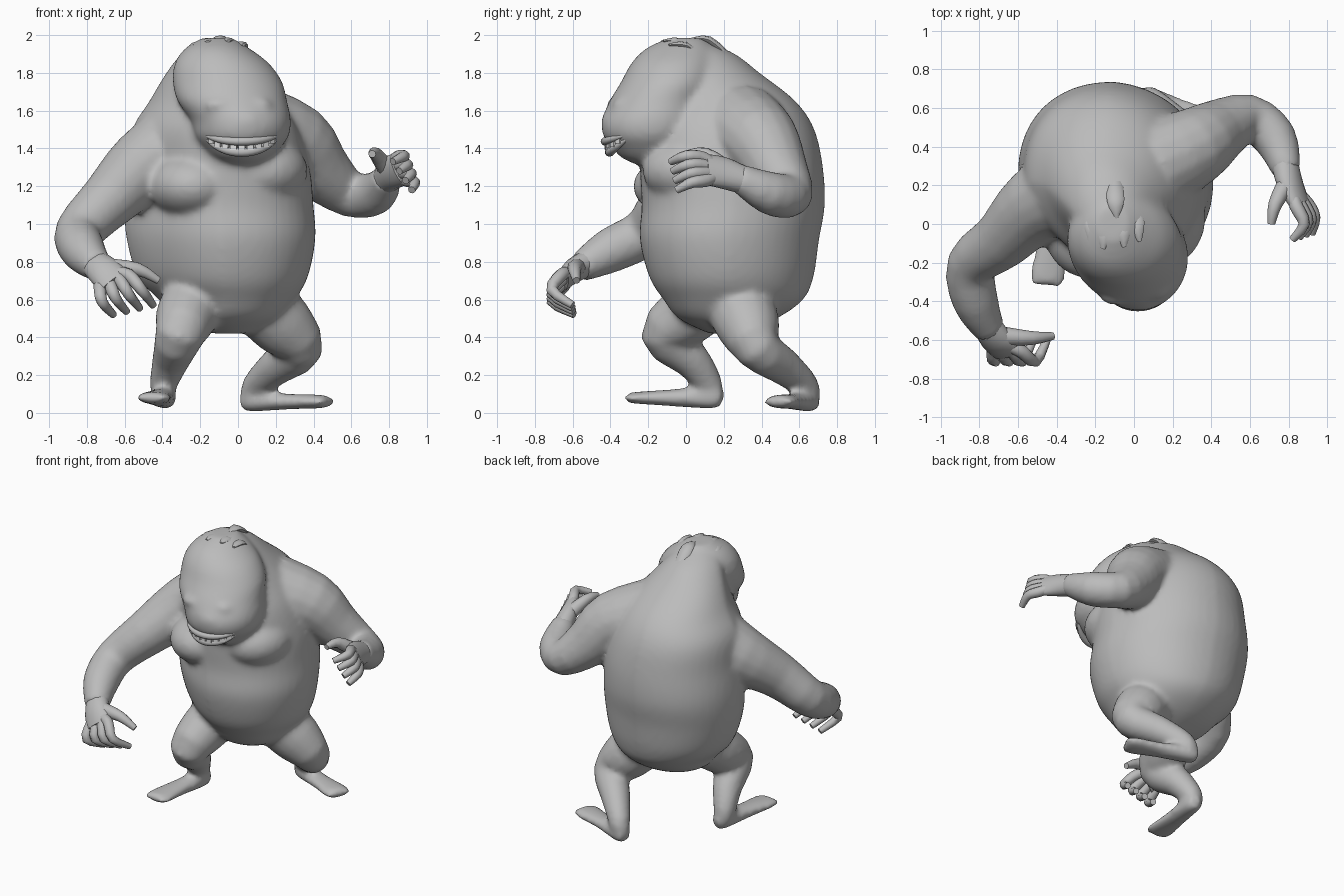
import bpy
import bmesh
import math
from mathutils import Vector, Matrix

cube = bpy.data.objects.get("Cube")
if cube:
    bpy.data.objects.remove(cube, do_unlink=True)


def make_material(name, value):
    mat = bpy.data.materials.new(name)
    mat.use_nodes = True
    colour = (value, value, value, 1)
    mat.diffuse_color = colour
    mat.node_tree.nodes["Principled BSDF"].inputs["Base Color"].default_value = colour
    return mat


skin = make_material("grey skin", 0.5)
tooth_grey = make_material("pale teeth", 0.75)


def spline(sections, steps):
    """Catmull-Rom interpolation through tuples of any length."""
    count = len(sections)
    result = []
    for i in range(count - 1):
        a, b, c, d = (sections[max(0, min(count - 1, i + k))] for k in (-1, 0, 1, 2))
        for s in range(steps):
            t = s / steps
            result.append([
                q + 0.5 * t * (r - p + t * (2 * p - 5 * q + 4 * r - o + t * (3 * (q - r) + o - p)))
                for p, q, r, o in zip(a, b, c, d)])
    result.append(list(sections[-1]))
    return result


def loft(bm, sections, sides=16, steps=3, level=False, across=None, power=1.0, pinch=(0, 0)):
    """Tube through (x, y, z, half width, half height).

    level keeps rings horizontal, power squares them off, and pinch trims
    the right front and left back corners, as the trunk is twisted."""
    sections = [s if len(s) == 5 else (*s, s[3]) for s in sections]
    rows = spline(sections, steps)
    points = [Vector(r[:3]) for r in rows]
    side = Vector(across) if across else None
    rings = []
    for i, row in enumerate(rows):
        tangent = points[min(i + 1, len(rows) - 1)] - points[max(i - 1, 0)]
        tangent = Vector((0, 0, 1)) if level else tangent.normalized()
        if level:
            side = Vector((1, 0, 0))
        elif side is None:
            side = tangent.cross(Vector((0, 0, 1)))
        side = (side - tangent * side.dot(tangent)).normalized()
        up = tangent.cross(side)
        ring = []
        for k in range(sides):
            angle = math.tau * k / sides
            u, v = (math.copysign(abs(w) ** power, w) for w in (math.cos(angle), math.sin(angle)))
            trim = 1 - max(0, u * v) * pinch[0 if v < 0 else 1]
            ring.append(bm.verts.new(points[i] + side * u * trim * max(row[3], 0.004)
                                     + up * v * trim * max(row[4], 0.004)))
        rings.append(ring)
    for low, high in zip(rings, rings[1:]):
        for k in range(sides):
            j = (k + 1) % sides
            bm.faces.new((low[k], low[j], high[j], high[k]))
    bm.faces.new(rings[0][::-1])
    bm.faces.new(rings[-1])


def ellipsoid(bm, centre, size):
    matrix = Matrix.LocRotScale(Vector(centre), None, Vector(size))
    bmesh.ops.create_uvsphere(bm, u_segments=28, v_segments=16, radius=1, matrix=matrix)


def finish(name, bm, mat):
    bmesh.ops.recalc_face_normals(bm, faces=bm.faces[:])
    mesh = bpy.data.meshes.new(name)
    bm.to_mesh(mesh)
    bm.free()
    mesh.materials.append(mat)
    mesh.shade_smooth()
    mesh.set_sharp_from_angle(angle=math.radians(60))
    obj = bpy.data.objects.new(name, mesh)
    bpy.context.collection.objects.link(obj)
    return obj


def mix(a, b, t):
    return Vector(a).lerp(Vector(b), t)


# Torso: heavy belly and hunched back
body = bmesh.new()
loft(body, [
    (-.04, .2, .42, .1, .08), (-.06, .22, .5, .27, .26), (-.06, .25, .6, .36, .37),
    (-.08, .24, .72, .45, .435), (-.09, .23, .92, .5, .475), (-.1, .25, 1.1, .5, .485),
    (-.1, .24, 1.3, .48, .485), (-.12, .22, 1.5, .44, .46), (-.12, .2, 1.65, .35, .38),
    (-.13, .13, 1.8, .25, .26), (-.13, .06, 1.9, .17, .2), (-.12, 0, 1.97, .08, .1),
], sides=48, steps=5, level=True, power=0.89, pinch=(.29, .13))

# Chest
ellipsoid(body, (-.24, .01, 1.2), (.24, .29, .18))
ellipsoid(body, (.13, .03, 1.28), (.24, .26, .18))
ellipsoid(body, (-.02, .02, 1.28), (.26, .26, .18))

# Head, nose and brows
loft(body, [
    (.03, -.18, 1.31, .07, .07), (.02, -.19, 1.35, .15, .15), (.02, -.18, 1.41, .21, .215),
    (.02, -.18, 1.47, .25, .26), (.015, -.17, 1.55, .265, .275), (-.03, -.14, 1.65, .29, .265),
    (-.055, -.09, 1.75, .29, .255), (-.085, -.06, 1.85, .25, .23), (-.11, -.03, 1.93, .17, .18),
    (-.11, 0, 1.985, .08, .09),
], sides=40, steps=4, level=True)
ellipsoid(body, (.03, -.4, 1.54), (.1, .05, .06))
for x, y in ((-.1, -.37), (.1, -.34)):
    ellipsoid(body, (x, y, 1.63), (.08, .05, .04))

# Right arm reaches forward and down, left arm is bent and raised
loft(body, [(-.28, .2, 1.44, .24), (-.5, .1, 1.3, .2), (-.68, -.08, 1.13, .155),
            (-.84, -.21, .96, .13), (-.82, -.4, .86, .12), (-.74, -.56, .77, .08)])
loft(body, [(.1, .3, 1.5, .24), (.31, .4, 1.43, .205), (.44, .485, 1.28, .165),
            (.6, .55, 1.155, .122), (.73, .44, 1.165, .115), (.79, .27, 1.25, .075)])

# Right leg and foot point forward
loft(body, [(-.2, .16, .64, .17), (-.27, .01, .52, .165), (-.31, -.11, .41, .132),
            (-.355, .03, .28, .1), (-.395, .12, .15, .075), (-.39, .13, .07, .06)])
loft(body, [(-.37, .19, .07, .04, .04), (-.385, .13, .08, .06, .06),
            (-.42, -.08, .08, .075, .045), (-.45, -.28, .08, .095, .03),
            (-.455, -.32, .08, .07, .02)])

# Left leg folds back and its foot turns outward
loft(body, [(.1, .27, .6, .18), (.24, .33, .46, .17), (.33, .38, .34, .122),
            (.21, .51, .25, .1), (.09, .635, .14, .073), (.08, .645, .06, .06)])
loft(body, [(.02, .67, .05, .04, .04), (.08, .645, .06, .065, .055),
            (.27, .565, .06, .072, .042), (.44, .5, .06, .092, .036),
            (.485, .48, .06, .07, .02)])

# Fuse the body masses into one soft skin
body_obj = finish("body", body, skin)
remesh = body_obj.modifiers.new("fuse", "REMESH")
remesh.mode = "VOXEL"
remesh.voxel_size = 0.018
remesh.use_smooth_shade = True
soften = body_obj.modifiers.new("soften", "SMOOTH")
soften.factor = 0.5
soften.iterations = 9


def hand(name, palm, rows, thumb):
    """Flat palm, four fingers spread between the row ends, and a thumb."""
    bm = bmesh.new()
    base = rows[0]
    loft(bm, palm, across=Vector(base[1]) - Vector(base[0]))
    for i in range(4):
        joints = [mix(start, end, i / 3) for start, end in rows]
        joints.insert(0, mix(palm[1][:3], joints[0], 0.4))
        loft(bm, [(*p, r) for p, r in zip(joints, (.032, .035, .03, .02))], sides=10)
    loft(bm, [(*p, r) for p, r in zip(thumb, (.05, .036, .02))], sides=10)
    finish(name, bm, skin)


hand("right_hand",
     [(-.77, -.51, .8, .075, .07), (-.71, -.6, .75, .09, .06), (-.65, -.66, .69, .095, .04)],
     [((-.73, -.65, .67), (-.58, -.66, .73)),
      ((-.72, -.71, .59), (-.51, -.71, .65)),
      ((-.66, -.59, .52), (-.45, -.6, .57))],
     [(-.68, -.58, .77), (-.53, -.59, .76), (-.42, -.58, .7)])
hand("left_hand",
     [(.78, .31, 1.23, .075, .07), (.81, .2, 1.27, .09, .06), (.86, .1, 1.29, .09, .04)],
     [((.84, .09, 1.35), (.9, .1, 1.23)),
      ((.88, 0, 1.36), (.935, .03, 1.22)),
      ((.82, -.08, 1.33), (.92, -.05, 1.18))],
     [(.79, .21, 1.29), (.73, .1, 1.37), (.71, 0, 1.37)])


# Wide smiling mouth
def mouth_point(u, rx, ry, z, rise):
    angle = u * math.radians(64)
    return Vector((.02 + rx * math.sin(angle), -.18 - ry * math.cos(angle), z + rise * u * u))


for name, rx, ry, z, rise, thick in (("upper_lip", .235, .25, 1.437, .045, .02),
                                     ("lower_lip", .23, .225, 1.38, .1, .022)):
    bm = bmesh.new()
    loft(bm, [(*mouth_point(i / 5, rx, ry, z, rise), thick * (1.1 - (i / 5) ** 2))
              for i in range(-5, 6)], sides=10, steps=2)
    finish(name, bm, skin)

bm = bmesh.new()
for i in range(-4, 5):
    place = mouth_point(i / 6, .228, .236, 1.41, .07)
    turn = Matrix.Rotation(math.radians(64) * i / 6, 4, "Z")
    bmesh.ops.create_cube(bm, size=1, matrix=Matrix.Translation(place) @ turn
                          @ Matrix.Diagonal((.034, .03, .03 + .008 * (i % 2), 1)))
finish("teeth", bm, tooth_grey)

# Short tufts swept forward over the crown
bm = bmesh.new()
for x, y, lean in ((-.2, 0, -.03), (-.14, -.04, -.02), (-.07, -.03, .02), (-.01, 0, .04),
                   (-.1, .12, .01)):
    drop = abs(x + .1) * .35
    loft(bm, [(x, y + .1, 1.89 - drop, .04, .02), (x + lean / 2, y, 1.975 - drop, .045, .02),
              (x + lean, y - .09, 1.98 - drop, .01, .006)], sides=8)
finish("hair_tufts", bm, skin)
